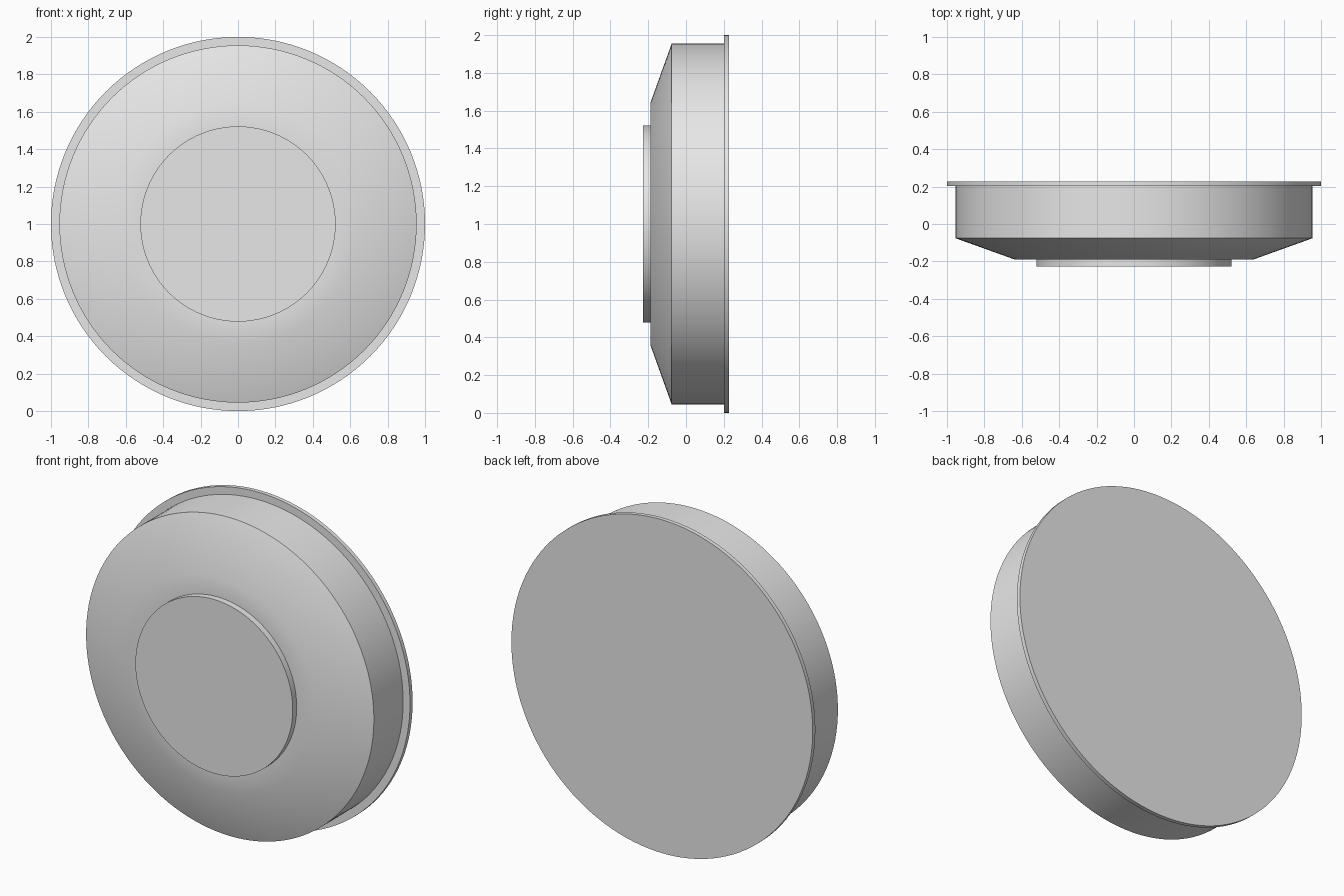
import bpy
import bmesh
from math import cos, sin, tau, radians

cube = bpy.data.objects.get("Cube")
if cube:
    bpy.data.objects.remove(cube, do_unlink=True)

SEGMENTS = 128
CENTRE_Z = 1.0

# Single grey finish
GREY = (0.8, 0.8, 0.8, 1.0)
grey = bpy.data.materials.new("light_grey")
grey.use_nodes = True
grey.diffuse_color = GREY
grey.node_tree.nodes["Principled BSDF"].inputs["Base Color"].default_value = GREY


def turned_part(name, profile):
    """Turn (radius, y) points about the y axis and cap both ends."""
    bm = bmesh.new()
    angles = [tau * i / SEGMENTS for i in range(SEGMENTS)]
    rings = [[bm.verts.new((r * cos(a), y, r * sin(a))) for a in angles]
             for r, y in profile]
    for a, b in zip(rings, rings[1:]):
        for i in range(SEGMENTS):
            j = (i + 1) % SEGMENTS
            bm.faces.new((a[i], a[j], b[j], b[i]))
    bm.faces.new(rings[0])
    bm.faces.new(rings[-1])
    bmesh.ops.recalc_face_normals(bm, faces=bm.faces)
    mesh = bpy.data.meshes.new(name)
    bm.to_mesh(mesh)
    bm.free()
    mesh.materials.append(grey)
    mesh.shade_smooth()
    mesh.set_sharp_from_angle(angle=radians(30))
    obj = bpy.data.objects.new(name, mesh)
    obj.location.z = CENTRE_Z
    bpy.context.collection.objects.link(obj)
    return obj


# Thin plate at the back
turned_part("back_flange", [(1.0, 0.227), (1.0, 0.202)])

# Drum with a sloped shoulder and a flat front ring
turned_part("body", [(0.955, 0.21), (0.955, -0.076), (0.64, -0.189), (0.515, -0.189)])

# Raised disc on the front
turned_part("front_disc", [(0.522, -0.18), (0.522, -0.227)])
